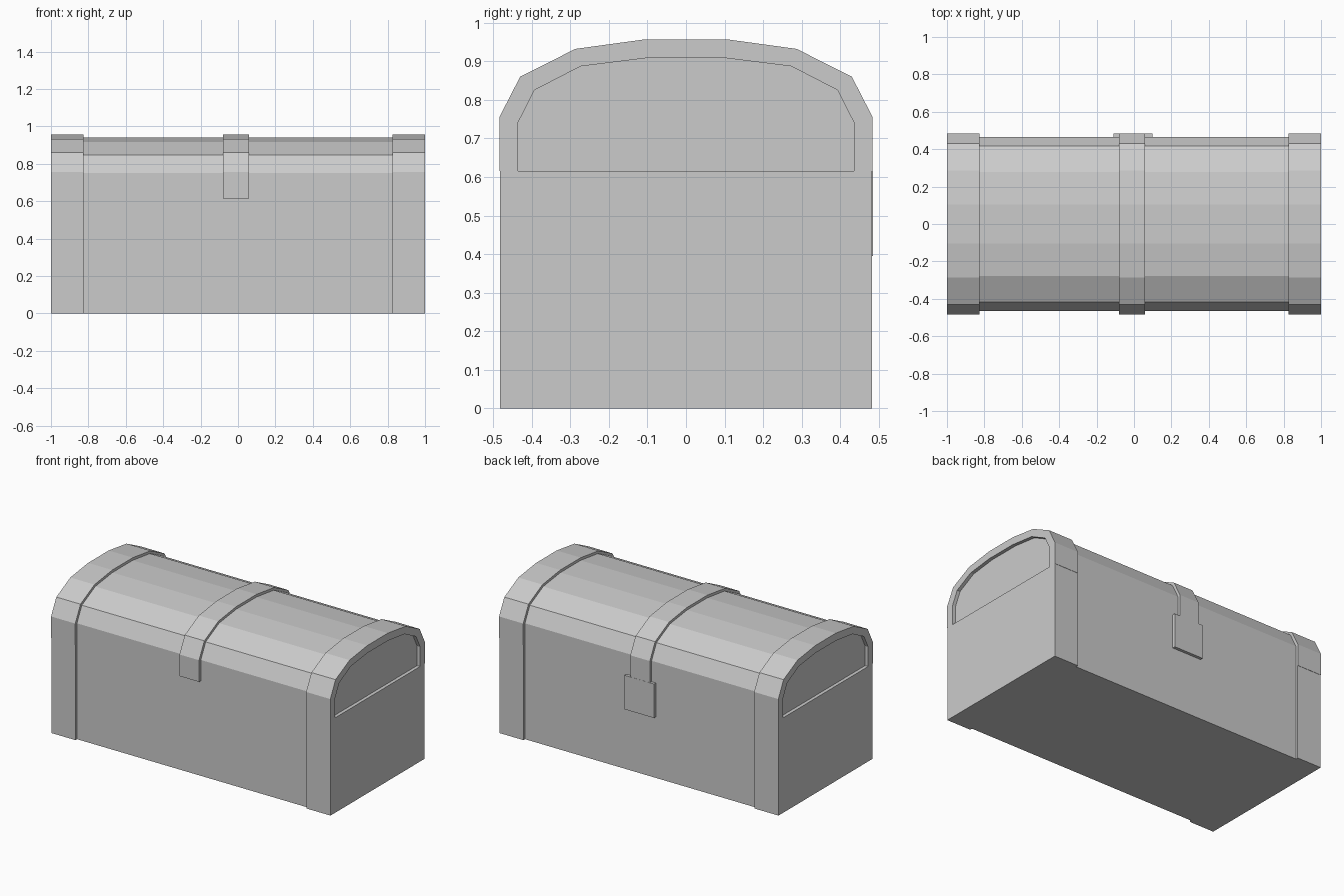
import bpy
import bmesh

if "Cube" in bpy.data.objects:
    bpy.data.objects.remove(bpy.data.objects["Cube"], do_unlink=True)

# One plain grey material for the whole chest
grey = bpy.data.materials.new("plain_grey")
grey.use_nodes = True
colour = (0.6, 0.6, 0.6, 1.0)
grey.diffuse_color = colour
grey.node_tree.nodes["Principled BSDF"].inputs["Base Color"].default_value = colour

SEAM = 0.615       # height where lid meets body
BAND = 0.827       # inner edge of the end bands
RECESS = 0.022     # depth of the lid's end panels


def arch(half):
    """Mirror half of a lid profile (y, z), listed from the seam to the crown."""
    return half + [(-y, z) for y, z in reversed(half)]


def rect(y0, y1, z0, z1):
    return [(y1, z0), (y1, z1), (y0, z1), (y0, z0)]


def prism(name, profile, x0, x1):
    """Extrude a (y, z) profile along x into a flat-shaded solid."""
    bm = bmesh.new()
    face = bm.faces.new([bm.verts.new((x0, y, z)) for y, z in profile])
    moved = bmesh.ops.extrude_face_region(bm, geom=[face])["geom"]
    verts = [v for v in moved if isinstance(v, bmesh.types.BMVert)]
    bmesh.ops.translate(bm, verts=verts, vec=(x1 - x0, 0, 0))
    if face.is_valid and len(face.link_loops if hasattr(face, "link_loops") else face.loops) and \
            not any(len(e.link_faces) > 1 for e in face.edges):
        bm.faces.remove(face)
    bmesh.ops.recalc_face_normals(bm, faces=bm.faces)
    mesh = bpy.data.meshes.new(name)
    bm.to_mesh(mesh)
    bm.free()
    mesh.materials.append(grey)
    obj = bpy.data.objects.new(name, mesh)
    bpy.context.collection.objects.link(obj)
    return obj


# Lid profiles: raised band, recessed panel and the opening in each end
band_arch = arch([(0.484, SEAM), (0.484, 0.755), (0.43, 0.86), (0.287, 0.932), (0.105, 0.957)])
panel_arch = arch([(0.466, SEAM), (0.466, 0.75), (0.416, 0.848), (0.279, 0.917), (0.103, 0.94)])
opening = arch([(0.435, SEAM), (0.435, 0.742), (0.393, 0.825), (0.273, 0.887), (0.105, 0.908)])
rim = band_arch + opening[::-1]

# Body and curved lid
prism("body", rect(-0.466, 0.466, 0, SEAM), -BAND, BAND)
prism("lid", panel_arch, -1 + RECESS, 1 - RECESS)

# End bands on both sides
for side, sign in (("left", 1), ("right", -1)):
    x0, x1 = sorted((sign * BAND, sign))
    prism(side + "_body_band", rect(-0.482, 0.482, 0, SEAM), x0, x1)
    prism(side + "_lid_rim", rim, x0, x1)

# Middle strap over the lid and the latch plate hanging below it
prism("middle_strap", band_arch, -0.08, 0.06)
prism("latch_plate", rect(0.46, 0.485, 0.395, SEAM), -0.11, 0.1)
